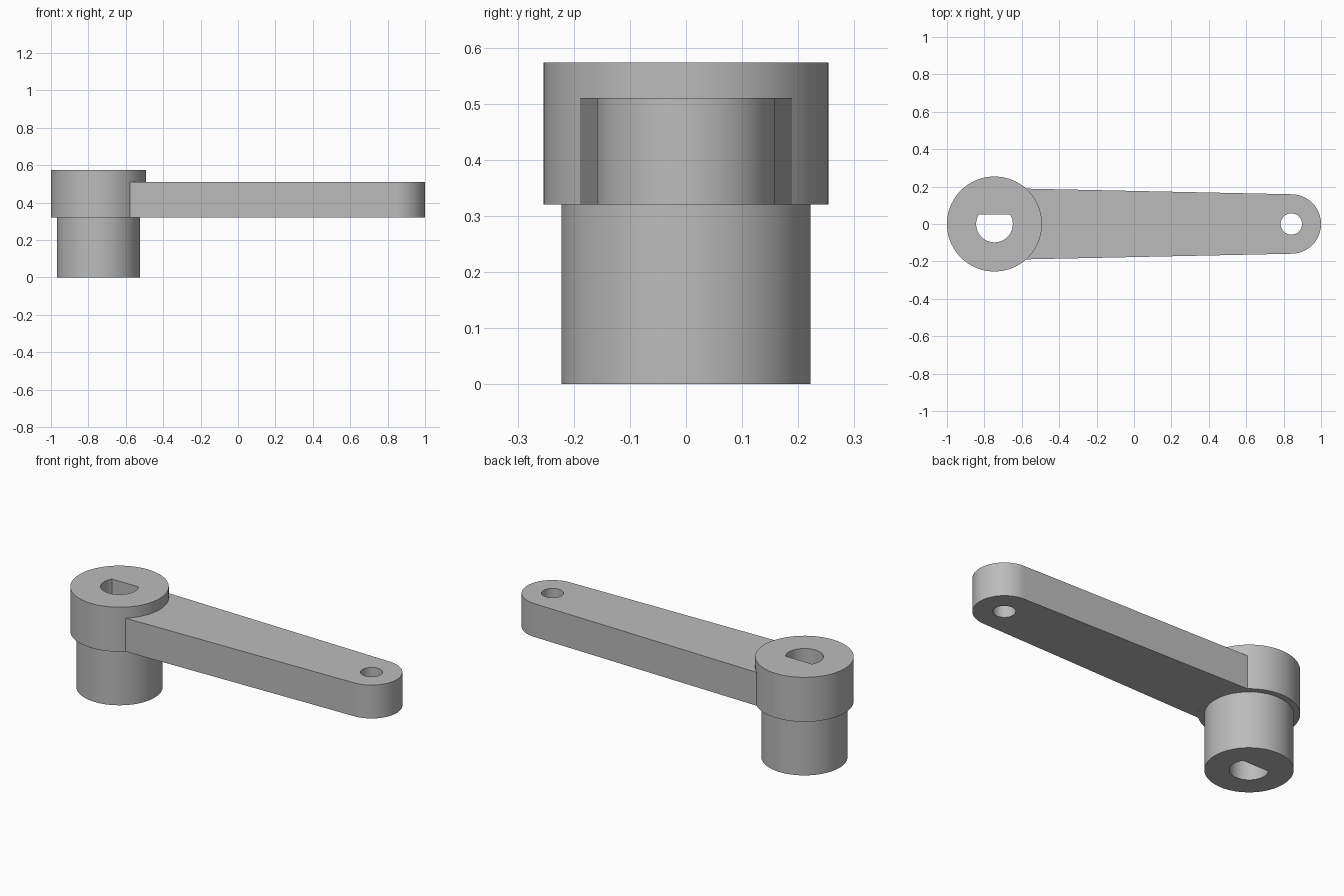
import bpy
import bmesh
from math import asin, cos, sin, pi, radians
from mathutils import Vector

if "Cube" in bpy.data.objects:
    bpy.data.objects.remove(bpy.data.objects["Cube"], do_unlink=True)

HUB = Vector((-0.746, 0.0))
TIP = Vector((0.841, 0.0))
HUB_R, SHAFT_R, TIP_R = 0.254, 0.222, 0.159
BORE_R, BORE_FLAT, PIN_R = 0.098, 0.052, 0.057
ROOT_HALF = 0.189
SHOULDER, ARM_TOP, HUB_TOP = 0.32, 0.51, 0.573

grey = bpy.data.materials.new("plain_grey")
grey.use_nodes = True
colour = (0.5, 0.5, 0.5, 1.0)
grey.diffuse_color = colour
grey.node_tree.nodes["Principled BSDF"].inputs["Base Color"].default_value = colour


def arc(centre, radius, start, end, steps):
    """Points along an arc, both ends included."""
    angles = [start + (end - start) * i / steps for i in range(steps + 1)]
    return [centre + radius * Vector((cos(a), sin(a))) for a in angles]


def circle(centre, radius, steps=96):
    return arc(centre, radius, 0, 2 * pi, steps)[:-1]


def plate(name, outlines, bottom, top):
    """Fill an outline with its holes, then extrude it upward."""
    bm = bmesh.new()
    for points in outlines:
        verts = [bm.verts.new((p.x, p.y, bottom)) for p in points]
        for i, vert in enumerate(verts):
            bm.edges.new((verts[i - 1], vert))
    bmesh.ops.triangle_fill(bm, use_beauty=True, edges=bm.edges[:])
    raised = bmesh.ops.extrude_face_region(bm, geom=bm.faces[:], use_keep_orig=True)
    moved = [g for g in raised["geom"] if isinstance(g, bmesh.types.BMVert)]
    bmesh.ops.translate(bm, verts=moved, vec=(0, 0, top - bottom))
    bmesh.ops.recalc_face_normals(bm, faces=bm.faces[:])
    mesh = bpy.data.meshes.new(name)
    bm.to_mesh(mesh)
    bm.free()
    mesh.materials.append(grey)
    obj = bpy.data.objects.new(name, mesh)
    bpy.context.collection.objects.link(obj)
    bpy.ops.object.select_all(action="DESELECT")
    obj.select_set(True)
    bpy.context.view_layer.objects.active = obj
    bpy.ops.object.shade_smooth_by_angle(angle=radians(30))
    return obj


# D-shaped bore with its flat toward the back
flat_angle = asin(BORE_FLAT / BORE_R)
bore = arc(HUB, BORE_R, pi - flat_angle, 2 * pi + flat_angle, 64)

# Lower shaft and wider hub share the bore
plate("lower_shaft", [circle(HUB, SHAFT_R), bore], 0, SHOULDER)
plate("hub", [circle(HUB, HUB_R), bore], SHOULDER, HUB_TOP)

# Tapered arm: root wraps the hub, tip is rounded and drilled
root_angle = asin(ROOT_HALF / HUB_R)
outline = (arc(TIP, TIP_R, -pi / 2, pi / 2, 48)
           + arc(HUB, HUB_R, root_angle, -root_angle, 26))
plate("crank_arm", [outline, circle(TIP, PIN_R, 64)], SHOULDER, ARM_TOP)
